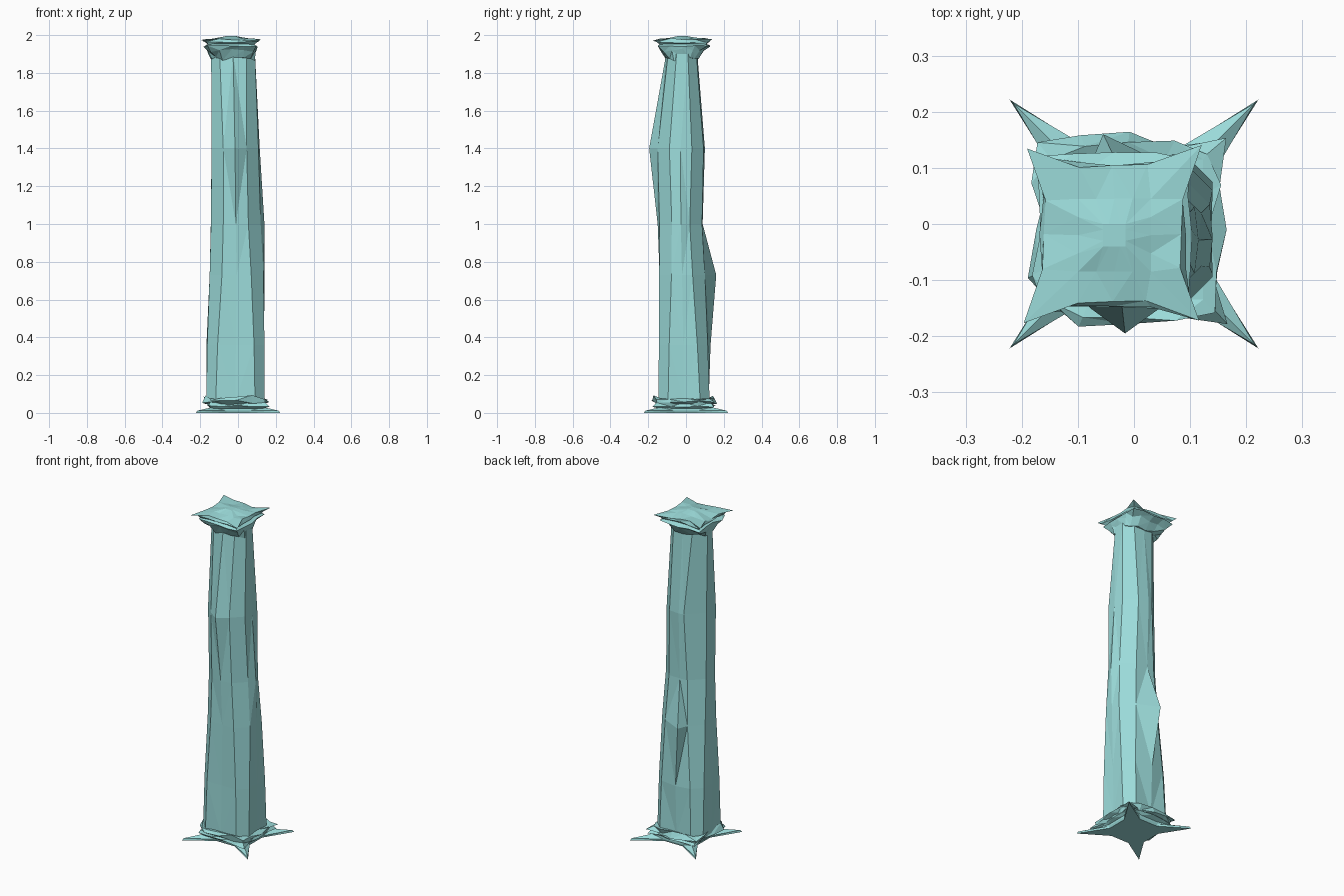
import bpy, bmesh, random

if "Cube" in bpy.data.objects:
    bpy.data.objects.remove(bpy.data.objects["Cube"])

random.seed(11)
stone = bpy.data.materials.new("pale_teal_stone")
stone.diffuse_color = (0.33, 0.71, 0.70, 1)
stone.use_nodes = True
stone.node_tree.nodes["Principled BSDF"].inputs["Base Color"].default_value = stone.diffuse_color


def loft(name, rings, bottom=True, top=True):
    """Skin a stack of equal-sized rings of points, with optional caps."""
    bm = bmesh.new()
    vs = [[bm.verts.new(p) for p in r] for r in rings]
    n = len(rings[0])
    for a, b in zip(vs, vs[1:]):
        for i in range(n):
            j = (i + 1) % n
            bm.faces.new((a[i], a[j], b[j], b[i]))
    if bottom:
        bm.faces.new(vs[0][::-1])
    if top:
        bm.faces.new(vs[-1])
    bmesh.ops.triangulate(bm, faces=bm.faces[:])
    bmesh.ops.recalc_face_normals(bm, faces=bm.faces[:])
    me = bpy.data.meshes.new(name)
    bm.to_mesh(me)
    bm.free()
    me.materials.append(stone)
    ob = bpy.data.objects.new(name, me)
    bpy.context.collection.objects.link(ob)
    return ob


def shaft_ring(z, x0, x1, y0, y1, front, right, back, left, c, cbl, xb=-.02):
    """Chamfered rectangle whose side midpoints can be pushed in or out."""
    xm, ym = (x0 + x1) / 2, (y0 + y1) / 2
    return [(x0 + c, y0, z), (xm, front, z), (x1 - c, y0, z),
            (x1, y0 + c, z), (right, ym, z), (x1, y1 - c, z),
            (x1 - c, y1, z), (xb, back, z), (x0 + cbl, y1, z),
            (x0, y1 - cbl, z), (left, ym, z), (x0, y0 + c, z)]


def slab_ring(z, cx, cy, hx, hy, spike=0.0, jit=0.0, jz=0.0):
    """Square ring with five points per side and pulled-out corners."""
    out = []
    unit = [(-1, -1), (-.5, -1), (0, -1), (.5, -1), (1, -1), (1, -.5), (1, 0), (1, .5),
            (1, 1), (.5, 1), (0, 1), (-.5, 1), (-1, 1), (-1, .5), (-1, 0), (-1, -.5)]
    for u, v in unit:
        s = spike if abs(u * v) == 1 else 0
        r = 1 + random.uniform(-jit, jit)
        out.append((cx + u * (hx * r + s), cy + v * (hy * r + s),
                    z + random.uniform(-jz, jz)))
    return out


# worn shaft: tapering, with the bulges at the front, right and back
loft("shaft", [
    shaft_ring(0.06, -.168, .14, -.145, .125, -.145, .135, .12, -.165, .05, .05),
    shaft_ring(0.36, -.163, .14, -.144, .115, -.14, .138, .13, -.167, .055, .055),
    shaft_ring(0.73, -.150, .135, -.142, .10, -.14, .14, .16, -.15, .065, .07, -.055),
    shaft_ring(1.00, -.143, .12, -.140, .085, -.15, .14, .088, -.144, .065, .075),
    shaft_ring(1.40, -.140, .108, -.150, .093, -.195, .115, .10, -.14, .062, .09),
    shaft_ring(1.90, -.142, .09, -.095, .055, -.105, .09, .06, -.142, .045, .06),
])

# thin plinth with four long pointed corners
loft("plinth", [
    slab_ring(0.0, 0, 0, .12, .12, .102),
    slab_ring(0.012, 0, 0, .125, .125, .09),
    slab_ring(0.03, 0, 0, .125, .125, .01),
])

# broken base mouldings
loft("base_lower_moulding", [
    slab_ring(0.022, -.005, -.01, .13, .13),
    slab_ring(0.036, -.005, -.01, .155, .152, .005, .09, .006),
    slab_ring(0.052, -.005, -.01, .145, .14, 0, .07, .006),
])
loft("base_upper_moulding", [
    slab_ring(0.044, -.01, -.01, .14, .135),
    slab_ring(0.058, -.008, -.01, .168, .16, -.015, .12, .01),
    slab_ring(0.080, -.01, -.01, .158, .152, -.01, .11, .015),
    slab_ring(0.076, -.012, -.01, .135, .125),
])

# flared capital neck
loft("capital_neck", [
    slab_ring(1.875, -.028, -.02, .112, .085, -.022, .05, .014),
    slab_ring(1.92, -.032, -.018, .125, .112, -.015, .07, .010),
    slab_ring(1.943, -.035, -.018, .138, .138, -.008, .08, .006),
    slab_ring(1.956, -.035, -.018, .11, .11, .005),
])

# capital slab with pointed corners and a nearly level top
loft("capital_slab", [
    slab_ring(1.950, -.036, -.017, .112, .112, .01),
    slab_ring(1.961, -.036, -.017, .125, .125, .01, .06, .004),
    slab_ring(1.977, -.038, -.018, .122, .122, .033, .03, .008),
    slab_ring(1.984, -.035, -.02, .065, .065, 0, 0, .004),
    slab_ring(1.996, -.035, -.02, .02, .02),
])
